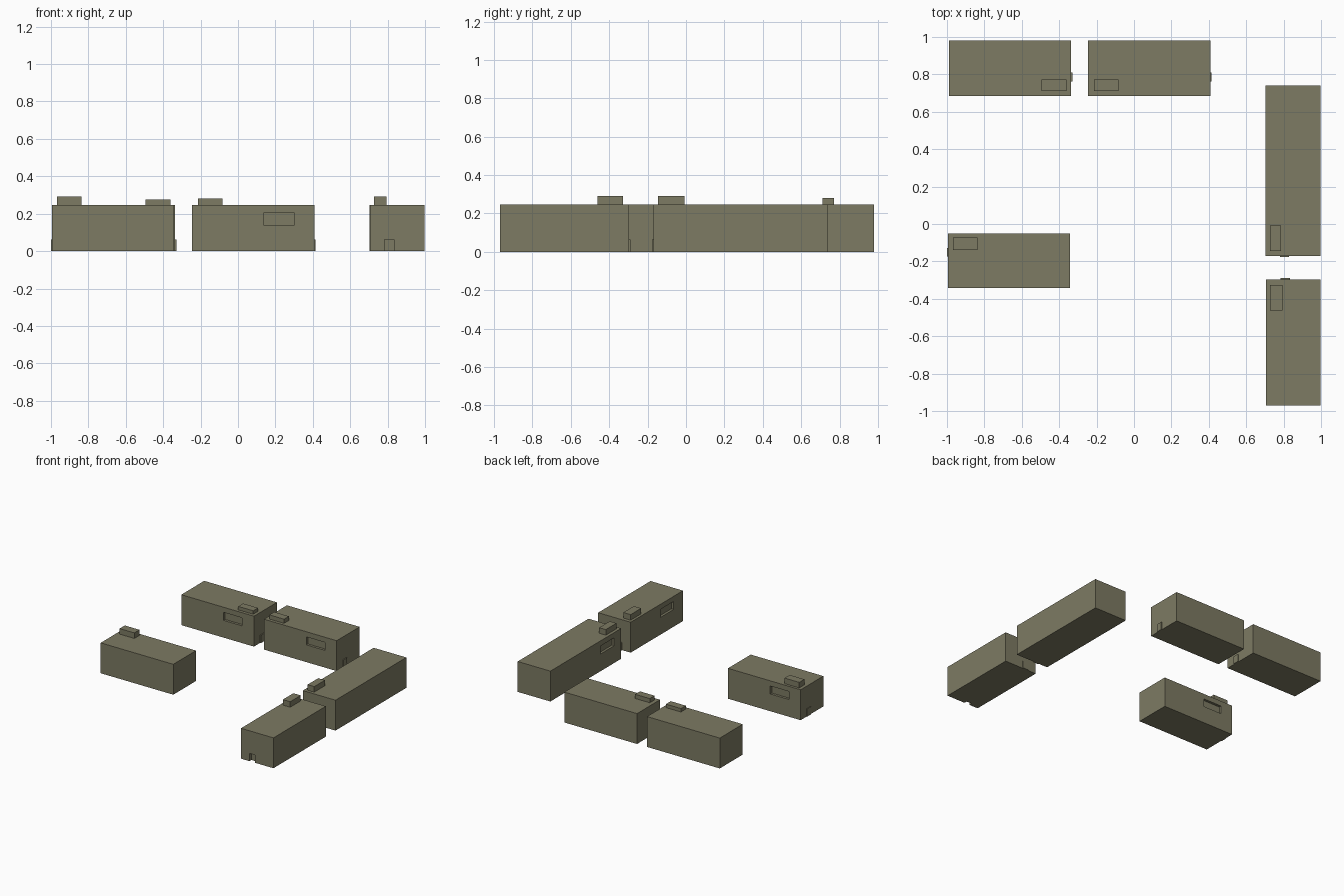
import bpy

if "Cube" in bpy.data.objects:
    bpy.data.objects.remove(bpy.data.objects["Cube"])

H = 0.247      # wall height
DEPTH = 0.02   # window recess

olive = bpy.data.materials.new("olive_grey")
olive.diffuse_color = (0.205, 0.196, 0.125, 1)
olive.use_nodes = True
olive.node_tree.nodes["Principled BSDF"].inputs["Base Color"].default_value = olive.diffuse_color


def box(name, x0, x1, y0, y1, z0, z1):
    """Axis-aligned box from its limits."""
    bpy.ops.mesh.primitive_cube_add(
        size=1, location=((x0 + x1) / 2, (y0 + y1) / 2, (z0 + z1) / 2))
    ob = bpy.context.object
    ob.name = name
    ob.scale = (x1 - x0, y1 - y0, z1 - z0)
    bpy.ops.object.transform_apply(location=False, rotation=False, scale=True)
    ob.data.materials.append(olive)
    return ob


def recess(target, *limits):
    """Cut a box-shaped recess, then discard the cutter."""
    cutter = box("recess_cutter", *limits)
    mod = target.modifiers.new("recess", 'BOOLEAN')
    mod.operation = 'DIFFERENCE'
    mod.solver = 'EXACT'
    mod.object = cutter
    bpy.context.view_layer.objects.active = target
    bpy.ops.object.modifier_apply(modifier=mod.name)
    bpy.data.objects.remove(cutter, do_unlink=True)


# name: body limits (x0,x1,y0,y1), roof box limits + top, door plate, window recess
T = 0.007  # door plate thickness
W0, W1 = 0.14, 0.205
blocks = {
    "back_left": ((-0.99, -0.336, 0.685, 0.98),
                  (-0.495, -0.36, 0.71, 0.772, 0.275),
                  (-0.34, -0.336 + T, 0.763, 0.81),
                  (-0.61, -0.443, 0.6, 0.685 + DEPTH)),
    "back_middle": ((-0.246, 0.408, 0.685, 0.98),
                    (-0.215, -0.083, 0.71, 0.772, 0.281),
                    (0.40, 0.408 + T, 0.763, 0.81),
                    (0.135, 0.302, 0.6, 0.685 + DEPTH)),
    "right_long": ((0.702, 0.996, -0.17, 0.74),
                   (0.727, 0.787, -0.145, -0.008, 0.292),
                   (0.78, 0.83, -0.17 - T, -0.16),
                   (0.6, 0.702 + DEPTH, -0.08, 0.093)),
    "right_short": ((0.706, 0.998, -0.97, -0.297),
                    (0.727, 0.793, -0.462, -0.327, 0.292),
                    (0.783, 0.833, -0.30, -0.297 + T),
                    (0.6, 0.706 + DEPTH, -0.85, -0.682)),
    "front_left": ((-0.995, -0.342, -0.343, -0.051),
                   (-0.968, -0.836, -0.138, -0.072, 0.292),
                   (-0.995 - T + 0.002, -0.99, -0.175, -0.127),
                   (-0.89, -0.722, -0.051 - DEPTH, 0.05)),
}

for name, (body, roof, door, window) in blocks.items():
    walls = box(name + "_building", *body, 0, H)
    recess(walls, *window, W0, W1)
    if name == "right_short":   # open doorway on the front end
        recess(walls, 0.783, 0.833, -1.1, -0.945, -0.05, 0.063)
    box(name + "_roof_unit", *roof[:4], H - 0.005, roof[4])
    box(name + "_door", *door, 0, 0.063)
